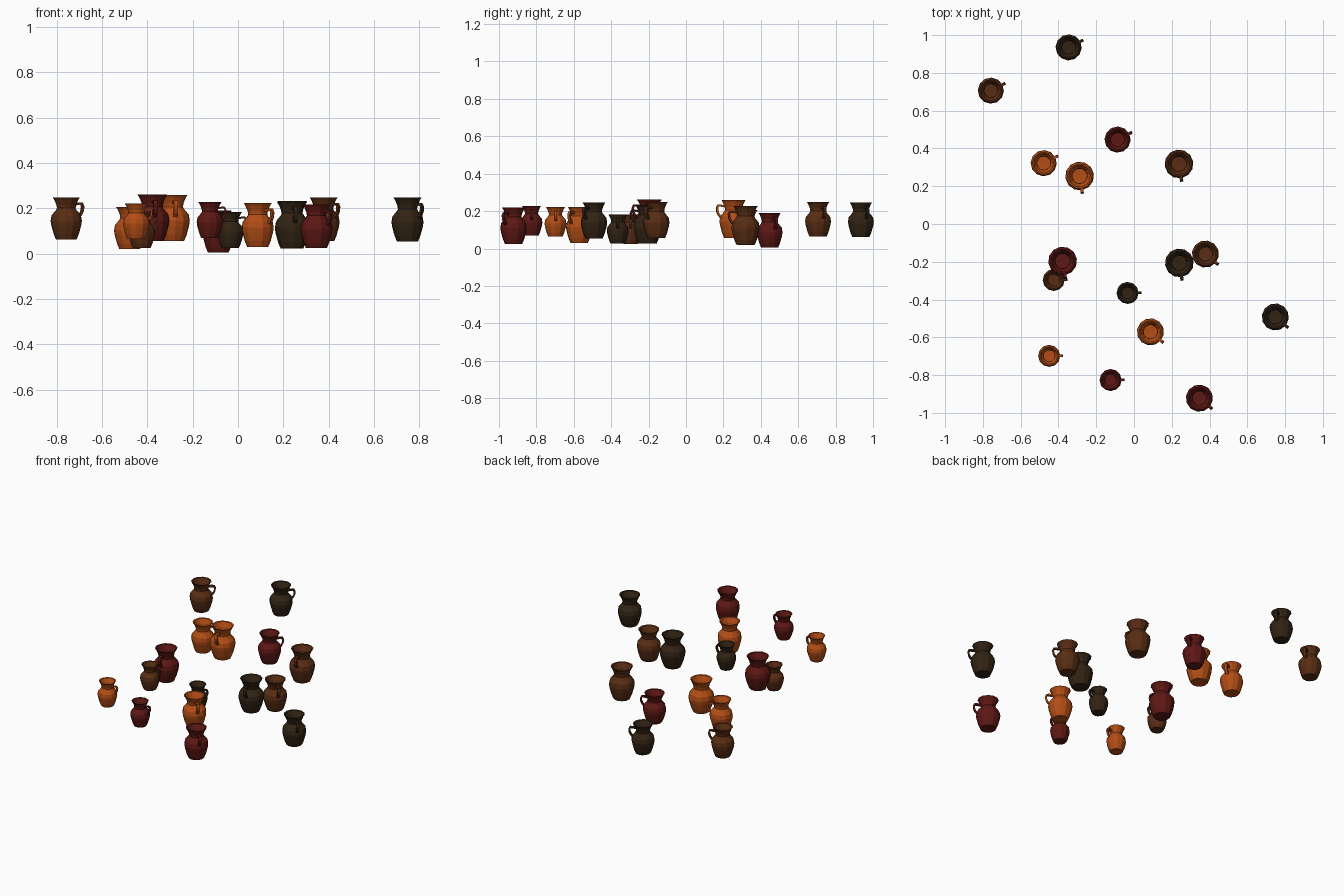
import bpy, bmesh, math
from mathutils import Vector

if "Cube" in bpy.data.objects:
    bpy.data.objects.remove(bpy.data.objects["Cube"])

SIDES = 12
# outer wall, rim, then inner wall (radius, height) for a jug of height 1
PROFILE = [(0, 0), (.245, 0), (.30, .13), (.355, .33), (.372, .44), (.35, .57),
           (.25, .69), (.222, .74), (.235, .82), (.285, .94), (.325, 1.0),
           (.285, .985), (.20, .83), (.19, .74), (.31, .56), (.33, .44),
           (.21, .06), (0, .05)]
# handle centre line (radius, height)
HANDLE = [(.22, .83), (.33, .85), (.41, .85), (.437, .78), (.425, .69),
          (.39, .61), (.33, .54)]
HALF_W, HALF_T = .042, .027

COLOURS = {
    "orange": (.45, .075, .008, 1),
    "brown": (.10, .026, .007, 1),
    "dark": (.032, .017, .007, 1),
    "red": (.11, .009, .007, 1),
}
# size group: height, handle direction in degrees
SIZES = {"a": (.186, 27), "b": (.205, -81), "c": (.157, 1), "d": (.193, -40)}

# x, y, base z, size group, colour
JUGS = [
    (-.346, .935, .061, "a", "dark"),
    (-.758, .706, .063, "a", "brown"),
    (-.478, .322, .020, "a", "orange"),
    (-.087, .447, .005, "a", "red"),
    (-.288, .254, .055, "b", "orange"),
    (.238, .318, .022, "b", "brown"),
    (-.378, -.196, .056, "b", "red"),
    (.240, -.206, .028, "b", "dark"),
    (-.425, -.296, .024, "c", "brown"),
    (-.034, -.365, .026, "c", "dark"),
    (-.449, -.698, .064, "c", "orange"),
    (-.124, -.826, .070, "c", "red"),
    (.378, -.159, .055, "d", "brown"),
    (.748, -.492, .054, "d", "dark"),
    (.087, -.571, .030, "d", "orange"),
    (.346, -.922, .025, "d", "red"),
]


def add_body(bm):
    rings = []
    for r, z in PROFILE:
        if r == 0:
            rings.append([bm.verts.new((0, 0, z))])
        else:
            rings.append([bm.verts.new((r * math.cos(2 * math.pi * i / SIDES),
                                        r * math.sin(2 * math.pi * i / SIDES), z))
                          for i in range(SIDES)])
    for lo, hi in zip(rings, rings[1:]):
        for i in range(SIDES):
            j = (i + 1) % SIDES
            if len(lo) == 1:
                bm.faces.new((lo[0], hi[j], hi[i]))
            elif len(hi) == 1:
                bm.faces.new((lo[i], lo[j], hi[0]))
            else:
                bm.faces.new((lo[i], lo[j], hi[j], hi[i]))


def add_handle(bm):
    pts = [Vector((r, 0, z)) for r, z in HANDLE]
    rings = []
    for k, p in enumerate(pts):
        t = (pts[min(k + 1, len(pts) - 1)] - pts[max(k - 1, 0)]).normalized()
        n = Vector((-t.z, 0, t.x)) * HALF_T
        w = Vector((0, HALF_W, 0))
        rings.append([bm.verts.new(p + v) for v in (n + w, n - w, -n - w, -n + w)])
    for a, b in zip(rings, rings[1:]):
        for i in range(4):
            j = (i + 1) % 4
            bm.faces.new((a[i], a[j], b[j], b[i]))
    bm.faces.new(rings[0][::-1])
    bm.faces.new(rings[-1])


# one shared jug mesh per colour
meshes = {}
for name, rgba in COLOURS.items():
    bm = bmesh.new()
    add_body(bm)
    add_handle(bm)
    bmesh.ops.recalc_face_normals(bm, faces=bm.faces)
    me = bpy.data.meshes.new(name + "_jug")
    bm.to_mesh(me)
    bm.free()
    mat = bpy.data.materials.new(name + "_clay")
    mat.diffuse_color = rgba
    mat.use_nodes = True
    mat.node_tree.nodes["Principled BSDF"].inputs["Base Color"].default_value = mat.diffuse_color
    me.materials.append(mat)
    meshes[name] = me

# place the jugs
for x, y, z, size, colour in JUGS:
    height, angle = SIZES[size]
    jug = bpy.data.objects.new(colour + "_jug", meshes[colour])
    jug.location = (x, y, z)
    jug.rotation_euler = (0, 0, math.radians(angle))
    jug.scale = (height,) * 3
    bpy.context.collection.objects.link(jug)
